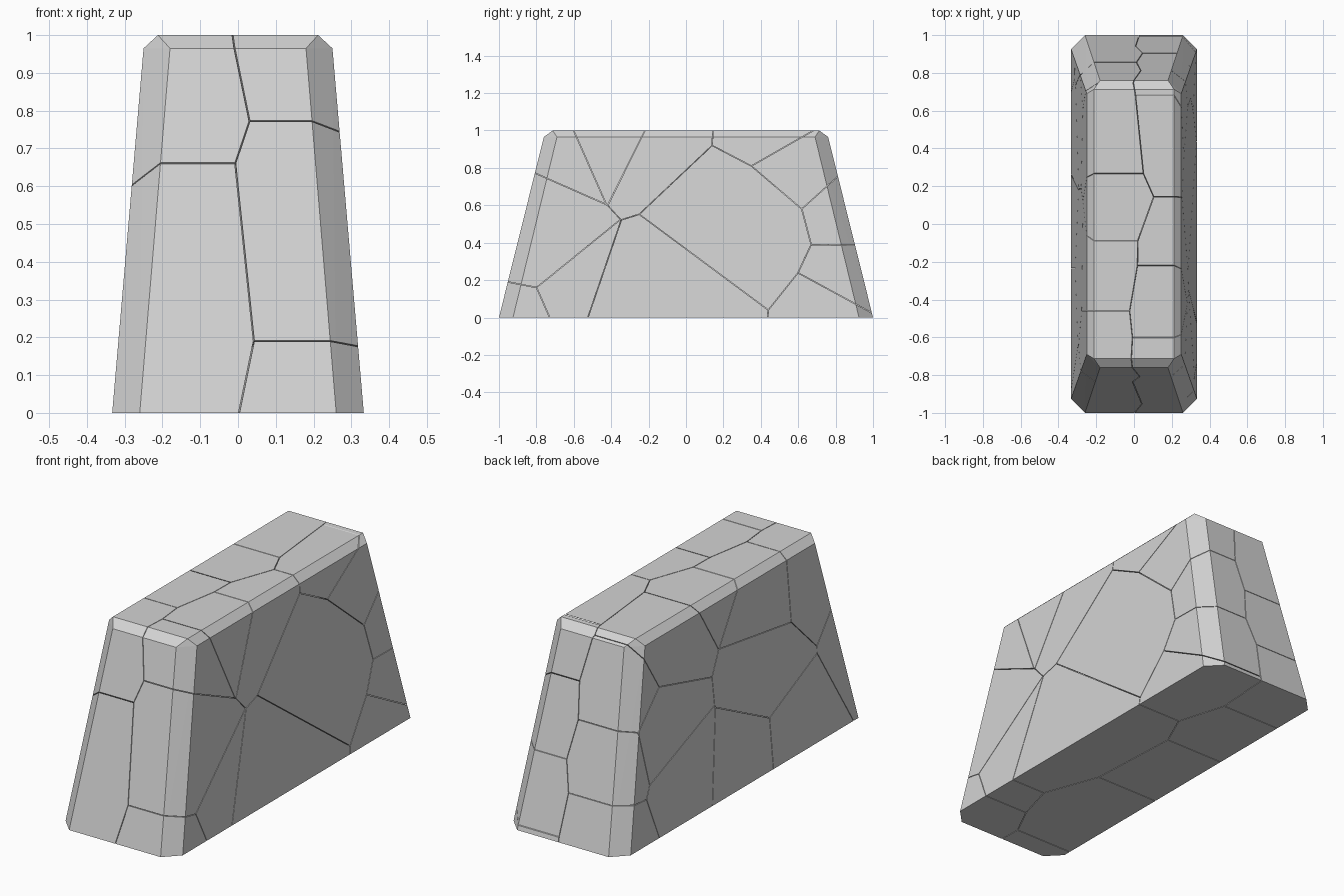
import bpy, bmesh
from mathutils import Vector

if "Cube" in bpy.data.objects:
    bpy.data.objects.remove(bpy.data.objects["Cube"])

GAP = 0.0015  # half width of each crack

stone = bpy.data.materials.new("grey stone")
stone.diffuse_color = (0.65, 0.65, 0.65, 1)
stone.use_nodes = True
stone.node_tree.nodes["Principled BSDF"].inputs["Base Color"].default_value = stone.diffuse_color

# Fracture centres for each half of the block: (y, z, weight)
right = [(.30, .45, 0), (-.32, 1.107, 0), (.617, 1.056, 0), (.697, .916, 0),
         (.961, .624, 0), (.952, .145, 0), (.87, -.006, 0), (.007, .055, 0),
         (-.933, .545, 0), (-.744, .312, -.14), (-.499, 1.196, .095),
         (-.682, 1.115, .066), (-1.0, .2, -.124)]
left = [(-.25, .5, 0), (-.05, .1, 0), (.62, .48, 0), (.1, 1.17, 0),
        (-.3, .86, 0), (-.62, .86, 0), (-1.04, .45, 0), (-.42, .1, 0),
        (.52, .2, 0), (.95, .05, 0), (.92, .42, 0), (.85, .75, 0), (.5, .95, 0)]
seeds = [("right", Vector((.6, y, z)), w) for y, z, w in right]
seeds += [("left", Vector((-.56, y, z)), w) for y, z, w in left]


def tapered_block():
    """Tapered slab with chamfered corners and top rim."""
    bm = bmesh.new()
    corner = [(.333, .925, 0), (.26, 1, 0),
              (.25, .69, .965), (.18, .76, .965), (.212, .713, 1)]
    for sx in (-1, 1):
        for sy in (-1, 1):
            for x, y, z in corner:
                bm.verts.new((x * sx, y * sy, z))
    bmesh.ops.convex_hull(bm, input=bm.verts[:])
    bmesh.ops.dissolve_limit(bm, angle_limit=.01, verts=bm.verts[:], edges=bm.edges[:])
    return bm


def cut(bm, co, no):
    """Keep the part behind the plane and cap the opening."""
    bmesh.ops.bisect_plane(bm, geom=bm.verts[:] + bm.edges[:] + bm.faces[:],
                           dist=1e-6, plane_co=co, plane_no=no, clear_outer=True)
    rim = [e for e in bm.edges if e.is_boundary]
    if rim:
        bmesh.ops.holes_fill(bm, edges=rim, sides=0)


# Stone chunks: the block clipped to the region around each centre
for i, (side, a, wa) in enumerate(seeds):
    bm = tapered_block()
    for j, (_, b, wb) in enumerate(seeds):
        if i == j or not bm.faces:
            continue
        n = b - a
        k = (b.dot(b) - a.dot(a) - wb + wa) / 2
        cut(bm, n * (k / n.dot(n)) - n.normalized() * GAP, n.normalized())
    if bm.faces:
        bmesh.ops.recalc_face_normals(bm, faces=bm.faces[:])
        name = f"{side}_stone_chunk_{i + 1:02d}"
        me = bpy.data.meshes.new(name)
        bm.to_mesh(me)
        me.materials.append(stone)
        bpy.context.collection.objects.link(bpy.data.objects.new(name, me))
    bm.free()
